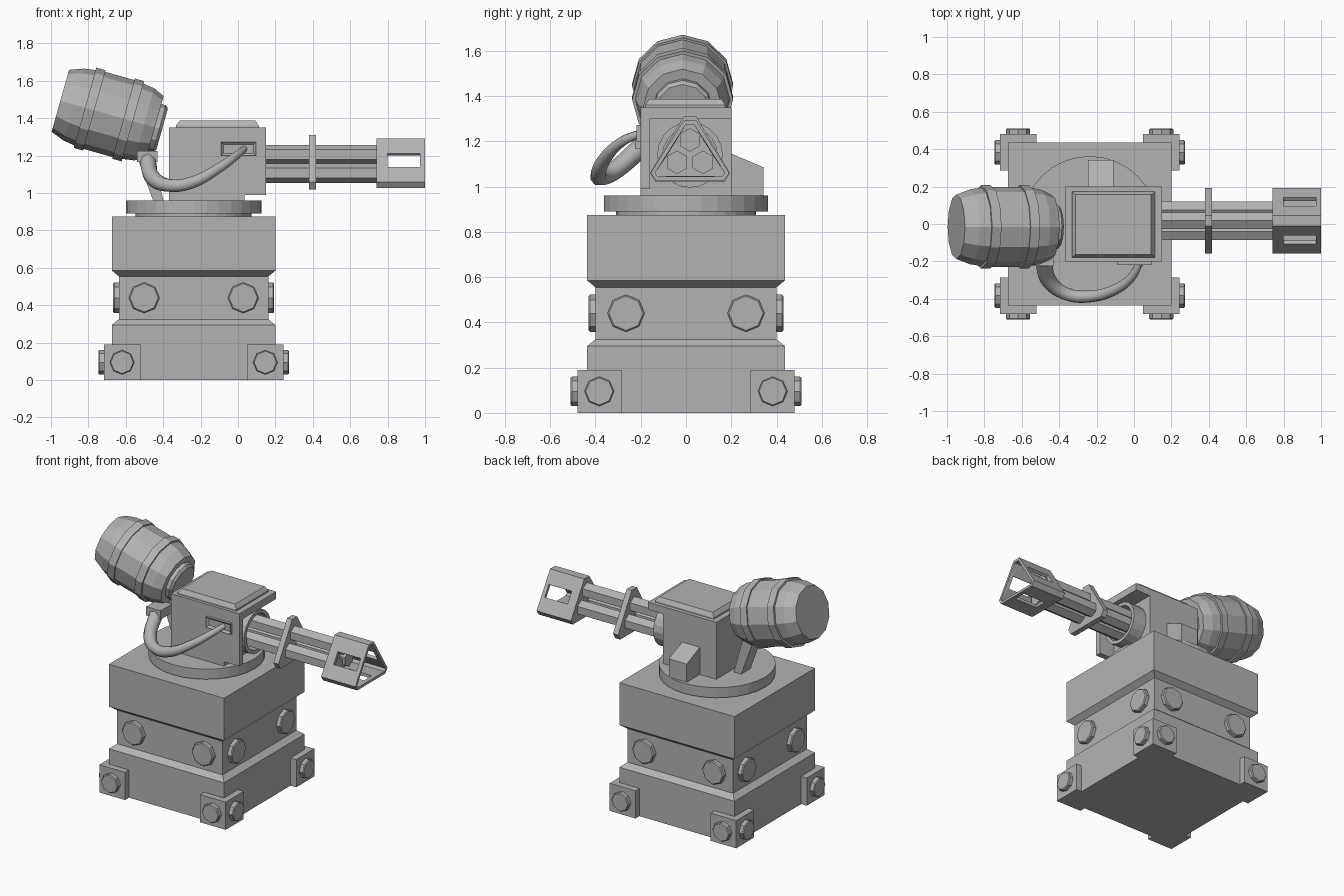
import bpy, bmesh, math
from mathutils import Matrix, Vector

if "Cube" in bpy.data.objects:
    bpy.data.objects.remove(bpy.data.objects["Cube"])

T, R, rad = Matrix.Translation, Matrix.Rotation, math.radians
grey = bpy.data.materials.new("plain grey")
grey.diffuse_color = (0.45, 0.45, 0.45, 1)
grey.use_nodes = True
grey.node_tree.nodes["Principled BSDF"].inputs["Base Color"].default_value = grey.diffuse_color
CX = -0.237                       # centre of the pedestal in x
GY, GZ = 0.0175, 1.14             # gun axis


def finish(name, bm, mat=Matrix()):
    bmesh.ops.transform(bm, matrix=mat, verts=bm.verts)
    bmesh.ops.recalc_face_normals(bm, faces=bm.faces)
    me = bpy.data.meshes.new(name)
    bm.to_mesh(me)
    bm.free()
    me.materials.append(grey)
    ob = bpy.data.objects.new(name, me)
    bpy.context.collection.objects.link(ob)
    return ob


def lathe(name, prof, sides, mat=Matrix(), phase=0, closed=False):
    """Sweep (radius, height) points round local z."""
    bm = bmesh.new()
    rings = [[bm.verts.new((r * math.cos(phase + math.tau * i / sides),
                            r * math.sin(phase + math.tau * i / sides), z))
              for i in range(sides)] for r, z in prof]
    pairs = list(zip(rings, rings[1:] + rings[:1]))
    for a, b in pairs if closed else pairs[:-1]:
        for i in range(sides):
            j = (i + 1) % sides
            bm.faces.new((a[i], a[j], b[j], b[i]))
    if not closed:
        bm.faces.new(rings[0])
        bm.faces.new(rings[-1])
    return finish(name, bm, mat)


def prism_bm(pts, a, b, axis):
    """Extrude a 2D outline from a to b along an axis."""
    at = {'x': lambda p, d: (d, *p), 'y': lambda p, d: (p[0], d, p[1]),
          'z': lambda p, d: (*p, d)}[axis]
    bm = bmesh.new()
    lo, hi = [[bm.verts.new(at(p, d)) for p in pts] for d in (a, b)]
    n = len(pts)
    bm.faces.new(lo)
    bm.faces.new(hi)
    for i in range(n):
        j = (i + 1) % n
        bm.faces.new((lo[i], lo[j], hi[j], hi[i]))
    bmesh.ops.recalc_face_normals(bm, faces=bm.faces)
    return bm


def prism(name, pts, a, b, axis):
    return finish(name, prism_bm(pts, a, b, axis))


def box(name, x0, x1, y0, y1, z0, z1):
    return prism(name, [(x0, y0), (x1, y0), (x1, y1), (x0, y1)], z0, z1, 'z')


# pedestal: square stepped column
s2 = math.sqrt(2)
lathe("pedestal", [(h * s2, z) for h, z in
      [(.437, 0), (.437, .295), (.4, .325), (.4, .555), (.437, .585), (.437, .875)]],
      4, T((CX, 0, 0)), math.pi / 4)

# corner feet and octagonal bolts on all four sides
for k in range(4):
    turn = T((CX, 0, 0)) @ R(k * math.pi / 2, 4, 'Z')
    foot = prism_bm([(-.48, -.48), (-.285, -.48), (-.285, -.285), (-.48, -.285)], 0, .19, 'z')
    finish("corner_foot", foot, turn)
    for s in (-1, 1):
        for label, x, y, z, r in (("foot_bolt", .383, -.48, .095, .065),
                                  ("column_bolt", .265, -.4, .44, .082)):
            lathe(label, [(r, -.01), (r, .024), (r * .92, .03)], 8,
                  turn @ T((s * x, y, z)) @ R(rad(90), 4, 'X'))

# turntable
lathe("turntable", [(.31, .87), (.31, .89), (.363, .89), (.363, .96)], 32, T((CX, 0, 0)))

# turret housing: core, roof overhang, near side plate
box("housing_core", -.37, .035, -.2, .2, .95, 1.35)
box("roof_overhang", .035, .15, -.2, .2, 1.3, 1.35)
box("side_plate", .035, .15, -.2, -.16, .99, 1.3)
lathe("roof_cap", [(s2, 1.35), (s2, 1.36), (.91 * s2, 1.387)], 4,
      T((-.11, -.003, 0)) @ Matrix.Diagonal((.222, .176, 1, 1)), math.pi / 4)
prism("side_box", [(.19, .95), (.342, .95), (.342, 1.085), (.19, 1.15)], -.245, -.11, 'x')

# hose socket: framed plate with a recess
bm = prism_bm([(-.09, 1.2), (.095, 1.2), (.095, 1.272), (-.09, 1.272)], -.218, -.19, 'y')
front = min(bm.faces, key=lambda f: f.calc_center_median().y)
bmesh.ops.inset_individual(bm, faces=[front], thickness=.018)
bmesh.ops.translate(bm, verts=front.verts, vec=(0, .012, 0))
finish("hose_socket", bm)

# gun: mount ring, three hexagonal tubes, collar, vented muzzle
to_x = T((0, GY, GZ)) @ R(rad(90), 4, 'Y')
lathe("gun_mount_ring", [(.145, .02), (.145, .135), (.12, .135), (.12, .02)], 20, to_x, closed=True)
for k in range(3):
    a = rad(90 + 120 * k)
    lathe("gun_tube", [(.052, .02), (.052, .79)], 6,
          T((0, .066 * math.cos(a), .066 * math.sin(a))) @ to_x)


def cut_triangle(tip, top, side, mid, foot, low):
    half = [(tip, top), (side, mid), (foot, low)]
    return [(GY + y, z) for y, z in half] + [(GY - y, z) for y, z in reversed(half)]


prism("tube_collar", cut_triangle(.028, 1.31, .176, 1.06, .152, 1.02), .38, .418, 'x')
bm = prism_bm(cut_triangle(.028, 1.292, .174, 1.06, .152, 1.027), .74, 1.0, 'x')
front = max(bm.faces, key=lambda f: f.calc_center_median().x)
bmesh.ops.delete(bm, geom=[front], context='FACES_ONLY')
bm.normal_update()
wide = [f for f in bm.faces if abs(f.normal.x) < .5 and f.calc_area() > .04]
bmesh.ops.inset_individual(bm, faces=wide, thickness=.05)
for f in wide:                    # shape each inset face into a vent slot
    c = f.calc_center_median()
    across = f.normal.cross(Vector((1, 0, 0))).normalized()
    for v in f.verts:
        d = v.co - c
        v.co = (Vector((.887, c.y, c.z)) + Vector((math.copysign(.087, d.x), 0, 0))
                + across * math.copysign(.042, d.dot(across)))
bmesh.ops.delete(bm, geom=wide, context='FACES_ONLY')
muzzle = finish("vented_muzzle", bm)
mod = muzzle.modifiers.new("wall", 'SOLIDIFY')
mod.thickness, mod.offset = .02, -1

# tilted supply drum with two hoops and an end boss
drum = T((-.69, -.015, 1.42)) @ R(rad(105.7), 4, 'Y')
lathe("supply_drum", [(.172, -.27), (.2, -.195), (.214, -.1), (.214, .1), (.2, .195), (.174, .255)],
      12, drum)
for u in (-.107, .107):
    lathe("drum_hoop", [(.2, u - .026), (.223, u - .026), (.223, u + .026), (.2, u + .026)],
          12, drum, closed=True)
lathe("drum_boss", [(.13, .24), (.13, .28), (.115, .295)], 12, drum)
prism("drum_strut", [(-.55, 1.22), (-.47, 1.22), (-.395, .95), (-.45, .95)], -.05, .05, 'y')
box("hose_collar", -.54, -.43, -.225, -.1, 1.165, 1.225)

# tapering feed hose
path = [(-.485, -.19, 1.18, .046), (-.45, -.31, 1.075, .042), (-.36, -.375, 1.04, .036),
        (-.25, -.388, 1.055, .034), (-.1, -.35, 1.135, .028), (-.01, -.28, 1.2, .023),
        (.035, -.195, 1.237, .018)]
cu = bpy.data.curves.new("feed_hose", 'CURVE')
cu.dimensions, cu.bevel_depth, cu.bevel_resolution = '3D', 1, 2
cu.resolution_u, cu.use_fill_caps = 6, True
sp = cu.splines.new('BEZIER')
sp.bezier_points.add(len(path) - 1)
for p, (x, y, z, r) in zip(sp.bezier_points, path):
    p.co, p.radius = (x, y, z), r
    p.handle_left_type = p.handle_right_type = 'AUTO'
cu.materials.append(grey)
bpy.context.collection.objects.link(bpy.data.objects.new("feed_hose", cu))
